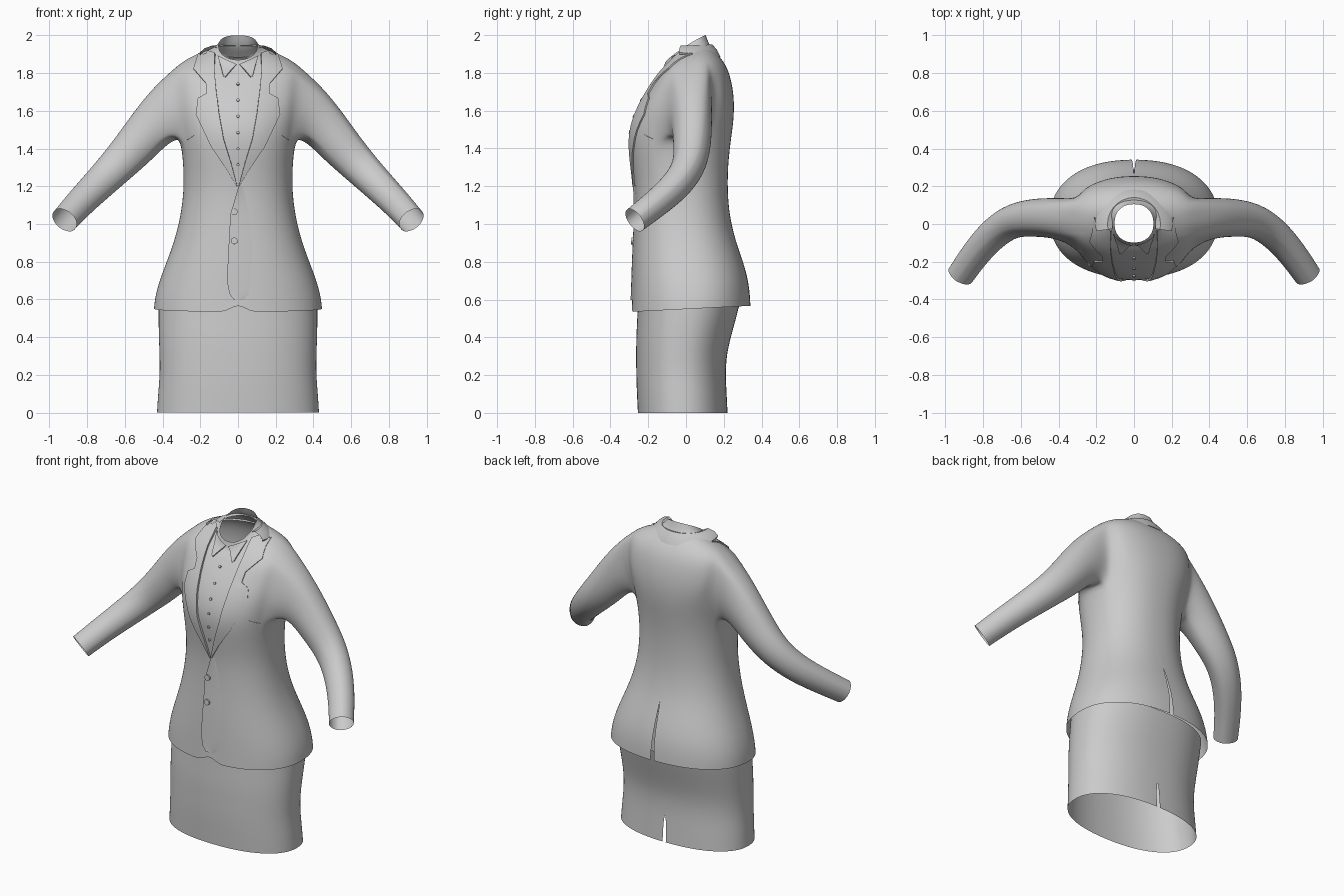
import bpy, bmesh, math
from mathutils import Vector
from mathutils.bvhtree import BVHTree

if "Cube" in bpy.data.objects:
    bpy.data.objects.remove(bpy.data.objects["Cube"])

N = 56            # columns around the body
BACK = N // 4     # column on the back centre line


def finish(bm, name, subsurf=0, angle=40):
    bmesh.ops.recalc_face_normals(bm, faces=bm.faces)
    me = bpy.data.meshes.new(name)
    bm.to_mesh(me)
    bm.free()
    ob = bpy.data.objects.new(name, me)
    bpy.context.collection.objects.link(ob)
    if subsurf:
        m = ob.modifiers.new("Subdivision", 'SUBSURF')
        m.levels = m.render_levels = subsurf
        m.boundary_smooth = 'PRESERVE_CORNERS'
    bpy.ops.object.select_all(action='DESELECT')
    ob.select_set(True)
    bpy.context.view_layer.objects.active = ob
    bpy.ops.object.shade_smooth_by_angle(angle=math.radians(angle))
    return ob


def body_loft(rows, vent_rows, gap, wedge, skip=lambda r, i: False):
    """Rows of (z front, z back, half width, y front, y back, side lift); slit at back."""
    bm = bmesh.new()
    grid, alt = [], {}
    for r, (zf, zb, hw, yf, yb, lift) in enumerate(rows):
        ring = []
        for i in range(N):
            a = 2 * math.pi * i / N
            c, s = math.cos(a), math.sin(a)
            e = 2 / 2.25
            x = math.copysign(abs(c) ** e, c) if abs(c) > 1e-6 else 0
            t = (math.copysign(abs(s) ** e, s) if abs(s) > 1e-6 else 0) / 2 + .5
            ring.append(bm.verts.new((x * hw, yf + (yb - yf) * t,
                                      zf + (zb - zf) * t + lift * x * x)))
        if r < vent_rows:
            g = gap * (1 - r / vent_rows if wedge else 1)
            v = ring[BACK]
            alt[r] = bm.verts.new(v.co - Vector((g, 0, 0)))
            v.co.x += g
        grid.append(ring)
    for r in range(len(rows) - 1):
        for i in range(N):
            if skip(r, i):
                continue
            j = (i + 1) % N
            a, b = grid[r][i], grid[r + 1][i]
            if i == BACK:
                a, b = alt.get(r, a), alt.get(r + 1, b)
            bm.faces.new((a, grid[r][j], grid[r + 1][j], b))
    return bm, grid


# Skirt: open tube with a back slit
bm, _ = body_loft([
    (0, 0, .43, -.255, .22, 0), (.1, .1, .424, -.26, .215, 0),
    (.2, .2, .415, -.264, .21, 0), (.3, .3, .416, -.264, .214, 0),
    (.4, .4, .42, -.264, .237, 0), (.5, .5, .422, -.258, .265, 0),
    (.6, .6, .42, -.255, .29, 0)], 2, .011, False)
finish(bm, "skirt", 2)

# Jacket body, running up into the shirt neck
rows = [
    (.535, .567, .446, -.287, .341, 0), (.60, .63, .44, -.285, .338, 0),
    (.70, .72, .414, -.283, .326, 0), (.82, .83, .368, -.279, .292, 0),
    (.95, .95, .325, -.272, .25, 0), (1.08, 1.08, .298, -.268, .226, 0),
    (1.20, 1.20, .287, -.270, .22, 0), (1.32, 1.32, .29, -.286, .223, 0),
    (1.44, 1.44, .303, -.302, .237, 0), (1.53, 1.53, .32, -.29, .25, 0),
    (1.62, 1.62, .345, -.255, .256, 0), (1.69, 1.71, .36, -.215, .25, 0),
    (1.74, 1.80, .345, -.18, .23, .05), (1.785, 1.86, .28, -.148, .20, .045),
    (1.81, 1.90, .20, -.125, .165, .045), (1.825, 1.94, .125, -.108, .125, .035),
    (1.87, 2.0, .103, -.098, .105, .01)]
R0, R1, W = 8, 12, 4     # armhole rows and half width in columns


def armhole(r, i):
    k = i % (N // 2)
    return R0 <= r < R1 and (k < W or k >= N // 2 - W)


bm, grid = body_loft(rows, 4, .013, True, armhole)
grid[0][3 * BACK].co.z += .045      # cutaway at the front hem

# Sleeves grow from the armholes: centre, depth radius, height radius
stations = [((.39, .04, 1.60), .13, .15), ((.46, .045, 1.52), .12, .122),
            ((.55, .035, 1.405), .105, .112), ((.65, .02, 1.30), .092, .097),
            ((.75, -.05, 1.20), .086, .086), ((.845, -.16, 1.105), .078, .078),
            ((.92, -.27, 1.02), .073, .073)]
for side in (1, -1):
    base = 0 if side == 1 else N // 2
    idx = [(R0, c) for c in range(-W, W + 1)] + [(r, W) for r in range(R0 + 1, R1 + 1)]
    idx += [(R1, c) for c in range(W - 1, -W - 1, -1)] + [(r, -W) for r in range(R1 - 1, R0, -1)]
    loop = [grid[r][(base + c) % N] for r, c in idx]
    path = [Vector((c[0] * side, c[1], c[2])) for c, _, _ in stations]
    ends = [Vector((.25 * side, .03, 1.64))] + path + [path[-1]]
    angles = None
    for k, (_, ru, rv) in enumerate(stations):
        d = (ends[k + 2] - ends[k]).normalized()
        Y = Vector((0, 1, 0))
        u = (Y - d * Y.dot(d)).normalized()
        v = d.cross(u)
        if angles is None:
            angles = [math.atan2((p.co - path[0]).dot(v) / rv, (p.co - path[0]).dot(u) / ru)
                      for p in loop]
        new = [bm.verts.new(path[k] + u * ru * math.cos(a) + v * rv * math.sin(a)) for a in angles]
        for i in range(len(loop)):
            j = (i + 1) % len(loop)
            bm.faces.new((loop[i], loop[j], new[j], new[i]))
        loop = new
near = [v for v in bm.verts if (Vector((abs(v.co.x), v.co.y, v.co.z)) - Vector((.37, .03, 1.63))).length < .2]
for _ in range(3):
    bmesh.ops.smooth_vert(bm, verts=near, factor=.5, use_axis_x=True, use_axis_y=True, use_axis_z=True)
jacket = finish(bm, "jacket_and_sleeves", 2, 60)
bvh = BVHTree.FromObject(jacket, bpy.context.evaluated_depsgraph_get())


def on_front(x, z):
    p, n, _, _ = bvh.ray_cast(Vector((x, -2, z)), Vector((0, 1, 0)))
    if p is None or p.y > .05:
        p, n, _, _ = bvh.find_nearest(Vector((x, -.02, z)))
    if n.dot(p - Vector((0, .03, p.z - .1))) < 0:
        n = -n
    return p, n


def panel(name, pairs, off_in, off_out, side=1, cols=6, sub=4):
    """Raised cloth panel between two edges of (x, z) points, laid on the jacket front."""
    bm = bmesh.new()
    lines = []
    for k in range(len(pairs) - 1):
        for s in range(sub + (k == len(pairs) - 2)):
            f = s / sub
            lines.append([a + (b - a) * f for a, b in zip(pairs[k], pairs[k + 1])])
    ts = [(0, True)] + [(c / cols, False) for c in range(cols + 1)] + [(1, True)]
    grid = []
    for x0, z0, x1, z1 in lines:
        row = []
        for t, tuck in ts:
            p, n = on_front((x0 + (x1 - x0) * t) * side, z0 + (z1 - z0) * t)
            off = -.003 if tuck else off_in + (off_out - off_in) * t
            row.append(bm.verts.new(p + n * off))
        grid.append(row)
    for a, b in zip(grid, grid[1:]):
        for i in range(len(ts) - 1):
            bm.faces.new((a[i], a[i + 1], b[i + 1], b[i]))
    return finish(bm, name)


# Lapels with notches, shirt collar points and bust darts, mirrored
lapel = [(.12, 1.90, .20, 1.925), (.125, 1.82, .235, 1.82), (.118, 1.74, .17, 1.745),
         (.112, 1.68, .165, 1.69), (.108, 1.66, .21, 1.665), (.10, 1.59, .22, 1.58),
         (.075, 1.45, .14, 1.41), (.035, 1.32, .06, 1.29), (.003, 1.2, .006, 1.195)]
for side, tag in ((1, "left"), (-1, "right")):
    panel("lapel_" + tag, lapel, .012, .008, side)
    panel("shirt_collar_" + tag, [(.008, 1.845, .105, 1.89), (.068, 1.775, .078, 1.782)], .009, .009, side)
    panel("dart_" + tag, [(.23, 1.47, .232, 1.474), (.27, 1.445, .272, 1.449)], .003, .003, side, 1)

# Overlapping front edge of the jacket
panel("front_overlap", [(.003, 1.2, .03, 1.2), (-.04, 1.05, .08, 1.05), (-.048, .9, .1, .9),
                        (-.058, .7, .1, .7), (-.045, .63, .08, .63), (-.02, .597, .04, .597)], .009, -.002)

# Jacket collar around the back of the neck: x radius, y radius, side z, back z
bm = bmesh.new()
profile = [(.20, .172, 1.895, 1.88), (.205, .182, 1.905, 1.885), (.18, .165, 1.93, 1.92),
           (.14, .14, 1.945, 1.95), (.115, .118, 1.935, 1.945)]
strips = []
for i in range(33):
    a = math.radians(-12 + 204 * i / 32)
    c, s = math.cos(a), math.sin(a)
    strips.append([bm.verts.new((rx * c, ry * s, zs + (zb - zs) * s)) for rx, ry, zs, zb in profile])
for a, b in zip(strips, strips[1:]):
    for k in range(len(profile) - 1):
        bm.faces.new((a[k], b[k], b[k + 1], a[k + 1]))
finish(bm, "jacket_back_collar")


# Buttons
def button(name, x, z, r, lift):
    p, n = on_front(x, z)
    bpy.ops.mesh.primitive_cylinder_add(vertices=16, radius=r, depth=.012, location=p + n * lift,
                                        rotation=n.to_track_quat('Z', 'Y').to_euler())
    bpy.context.object.name = name
    bpy.ops.object.shade_smooth_by_angle(angle=math.radians(40))


for k, z in enumerate((1.065, .91)):
    button(f"jacket_button_{k}", -.02, z, .018, .01)
for k in range(6):
    button(f"shirt_button_{k}", 0, 1.74 - .085 * k, .008, .002)
